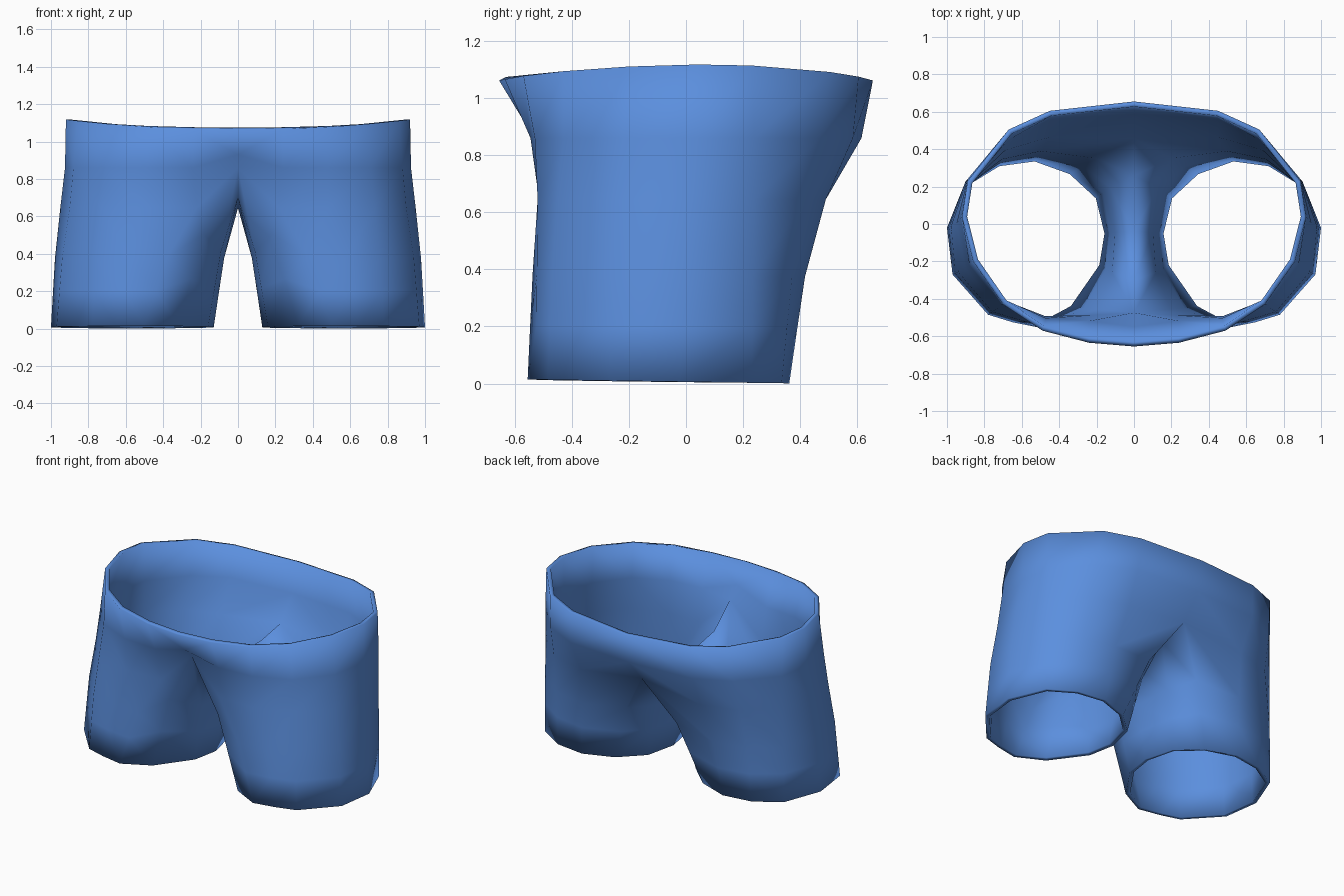
import bpy
import bmesh
from mathutils import Vector

if "Cube" in bpy.data.objects:
    bpy.data.objects.remove(bpy.data.objects["Cube"], do_unlink=True)

# One flat cloth colour
cloth = bpy.data.materials.new("blue cloth")
cloth.use_nodes = True
cloth.diffuse_color = (0.105, 0.275, 0.73, 1)
cloth.node_tree.nodes["Principled BSDF"].inputs["Base Color"].default_value = cloth.diffuse_color

# Leg opening of the left half, counterclockwise from the inner front
hem_outline = [(.32, -.46), (.5, -.555), (.65, -.525), (.78, -.485), (.97, -.27),
               (1, -.02), (.9, .23), (.73, .335), (.53, .362), (.33, .29),
               (.18, .15), (.13, -.05), (.16, -.23)]
# Top of the leg: the last points lie on the seam between the legs
crotch_outline = [(0, -.5), (.22, -.515), (.48, -.52), (.73, -.45), (.9, -.24),
                  (.95, 0), (.89, .24), (.7, .42), (.45, .49), (0, .48),
                  (0, .27), (0, -.04), (0, -.32)]
# Open outlines from front centre round the hip to back centre
hip_outline = [(0, -.575), (.24, -.545), (.48, -.53), (.71, -.43), (.88, -.22),
               (.925, .03), (.89, .24), (.69, .47), (.46, .585), (0, .615)]
waist_outline = [(0, -.655), (.24, -.635), (.49, -.57), (.7, -.43), (.86, -.2),
                 (.92, .04), (.89, .23), (.67, .505), (.45, .605), (0, .655)]


def row(outline, height):
    """Lift an outline to the height given by a function of x and y."""
    return [Vector((x, y, height(x, y))) for x, y in outline]


def crotch_height(x, y):
    """The seam between the legs climbs steeply at the front, gently behind."""
    climb = 1.72 if y < 0 else .5
    return .645 + (climb * abs(y) ** 3 if x == 0 else 0)


hem = row(hem_outline, lambda x, y: .006 - .015 * y)
crotch = row(crotch_outline, crotch_height)
hip = row(hip_outline, lambda x, y: .93 if x == 0 and y < 0 else .86)
waist = row(waist_outline, lambda x, y: 1.062 + .056 * (x / .92) ** 2)


def leg_row(height, blend):
    """Row part way up the leg; the blend narrows it towards the seam."""
    points = []
    for low, high in zip(hem, crotch):
        point = low.lerp(high, blend)
        point.z = low.z + (high.z - low.z) * height
        points.append(point)
    return points


rows = [hem, leg_row(.3, .22), leg_row(.58, .43), crotch, hip, waist]

# Left half of the garment as a lofted sheet
bm = bmesh.new()
grid = [[bm.verts.new(p) for p in points] for points in rows]
for lower, upper in zip(grid, grid[1:]):
    closed = len(upper) == len(hem)
    for i in range(len(upper) if closed else len(upper) - 1):
        j = (i + 1) % len(upper)
        bm.faces.new((lower[i], lower[j], upper[j], upper[i]))
for face in bm.faces:
    face.smooth = True
mesh = bpy.data.meshes.new("shorts")
bm.to_mesh(mesh)
bm.free()
mesh.materials.append(cloth)
shorts = bpy.data.objects.new("shorts", mesh)
bpy.context.collection.objects.link(shorts)

# Right half, then cloth thickness towards the inside
mirror = shorts.modifiers.new("right half", 'MIRROR')
mirror.use_clip = True
mirror.merge_threshold = .002
thickness = shorts.modifiers.new("cloth thickness", 'SOLIDIFY')
thickness.thickness = .028
thickness.offset = -1
